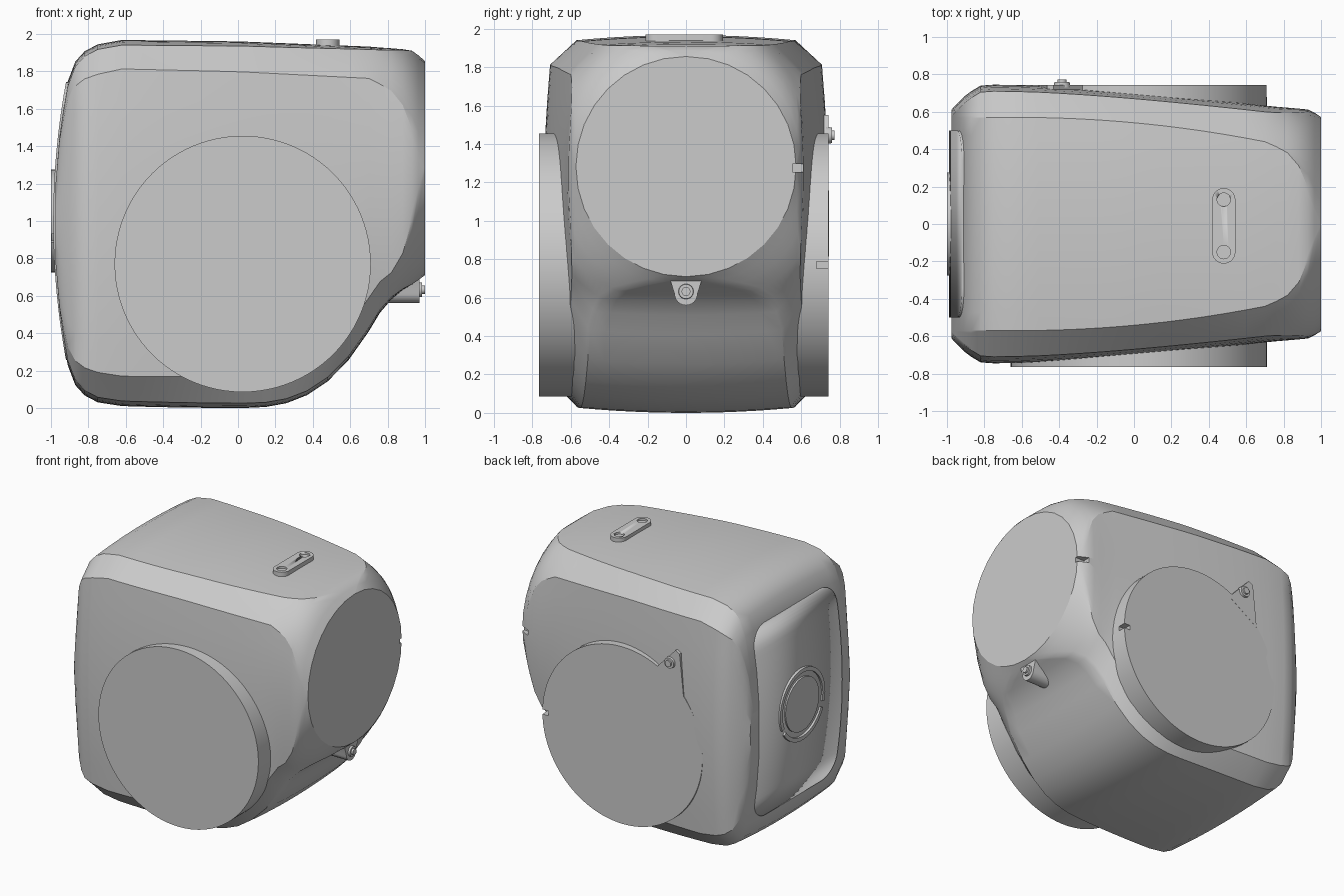
import bpy, bmesh
from math import sin, cos, pi, radians
from mathutils import Vector, Matrix

if "Cube" in bpy.data.objects:
    bpy.data.objects.remove(bpy.data.objects["Cube"])


def finish(name, bm, smooth=True):
    bmesh.ops.recalc_face_normals(bm, faces=bm.faces[:])
    me = bpy.data.meshes.new(name)
    bm.to_mesh(me)
    bm.free()
    ob = bpy.data.objects.new(name, me)
    bpy.context.collection.objects.link(ob)
    if smooth:
        bpy.ops.object.select_all(action='DESELECT')
        bpy.context.view_layer.objects.active = ob
        ob.select_set(True)
        bpy.ops.object.shade_smooth_by_angle(angle=radians(28))
    return ob


def prism(name, pts, vec, smooth=True):
    """Extrude a closed 3D outline along a vector."""
    bm = bmesh.new()
    f = bm.faces.new([bm.verts.new(p) for p in pts])
    r = bmesh.ops.extrude_face_region(bm, geom=[f])
    vs = [g for g in r['geom'] if isinstance(g, bmesh.types.BMVert)]
    bmesh.ops.translate(bm, verts=vs, vec=Vector(vec))
    # the extrude may drop the start face, so close it again
    bmesh.ops.holes_fill(bm, edges=[e for e in bm.edges if e.is_boundary])
    return finish(name, bm, smooth)


def cyl(name, a, b, r1, r2=None, seg=24):
    """Cylinder or cone between two points."""
    a, b = Vector(a), Vector(b)
    bm = bmesh.new()
    m = Matrix.Translation((a + b) / 2) @ (b - a).to_track_quat('Z', 'Y').to_matrix().to_4x4()
    bmesh.ops.create_cone(bm, cap_ends=True, segments=seg, radius1=r1,
                          radius2=r1 if r2 is None else r2, depth=(b - a).length, matrix=m)
    return finish(name, bm)


def box(name, centre, size):
    bm = bmesh.new()
    bmesh.ops.create_cube(bm, size=1, matrix=Matrix.Translation(centre) @ Matrix.Diagonal((*size, 1)))
    return finish(name, bm, False)


def cut(ob, cutter):
    m = ob.modifiers.new('cut', 'BOOLEAN')
    m.operation, m.object, m.solver = 'DIFFERENCE', cutter, 'EXACT'
    cutter.hide_render = True
    cutter.hide_set(True)


# Housing cross-section: crowned rectangle with chamfers that round off into a circle
def ring(x, zb, zt, w, ypt, zqt, ypb, zqb, b):
    zm, hh = (zqt + zqb) / 2, max((zqt - zqb) / 2, .01)
    crown = lambda y: .03 * (1 - b) * (y / .6) ** 2
    side = lambda z: w - .035 * (1 - b) * ((z - zm) / hh) ** 2

    def corner(yp, zp, zq, k):
        t, wq = k / 8, side(zq)
        arc = Vector((yp + (wq - yp) * sin(t * pi / 2), zq + (zp - zq) * cos(t * pi / 2)))
        line = Vector((yp, zp)).lerp(Vector((wq, zq)), t)
        return tuple(line.lerp(arc, b))

    half = [(ypt * i / 6, zt - crown(ypt * i / 6)) for i in range(7)]
    half += [corner(ypt, zt - crown(ypt), zqt, k) for k in range(1, 8)]
    half += [(side(z), z) for z in (zqt + (zqb - zqt) * i / 10 for i in range(11))]
    half += [corner(ypb, zb + crown(ypb), zqb, k) for k in range(7, 0, -1)]
    half += [(ypb * i / 6, zb + crown(ypb * i / 6)) for i in range(6, -1, -1)]
    full = half + [(-y, z) for y, z in half[-2:0:-1]]
    return [(x, y, z) for y, z in full]


def back_ring(x, h, w):
    c = .16 * (h / .957) ** 2
    return ring(x, .987 - h, .987 + h, w, .57, .987 + h - c, .57, .987 - h + c, 0)


def middle_ring(x):
    t = (x + .62) / 1.32
    zb = .41 * (max(x, 0) / .7) ** 2.8 + .01 * (max(-x, 0) / .62) ** 2
    zt = 1.96 - (.04 if x > 0 else .012) * x
    return ring(x, zb, zt, .743 - .11 * t ** 1.4, .57 - .13 * t * t, zt - .155 - .015 * t,
                .57 - .07 * t * t, zb + .16 + .02 * t, .05 * t ** 4)


def neck_ring(x, zb, zt, w, b):
    k = (1 - b) ** .7
    return ring(x, zb, zt, w, .005 + .44 * k, 1.285 + .48 * k, .005 + .5 * k, 1.28 - .65 * k, b)


back = [(-.977, .2, .61), (-.955, .48, .635), (-.935, .62, .655), (-.91, .76, .68),
        (-.87, .865, .71), (-.82, .92, .74), (-.75, .957, .745)]
neck = [(.76, .51, 1.927, .627, .1), (.82, .58, 1.923, .622, .2), (.88, .63, 1.918, .617, .4),
        (.93, .66, 1.91, .612, .7), (.965, .684, 1.885, .595, .9), (1, .71, 1.855, .573, 1)]

# Main housing loft
loops = [back_ring(*s) for s in back]
loops += [middle_ring(-.62 + .11 * i) for i in range(13)]
loops += [neck_ring(*s) for s in neck]
bm = bmesh.new()
rings = [[bm.verts.new(p) for p in loop] for loop in loops]
n = len(rings[0])
for a, b in zip(rings, rings[1:]):
    for i in range(n):
        j = (i + 1) % n
        bm.faces.new((a[i], a[j], b[j], b[i]))
bm.faces.new(rings[0])
bm.faces.new(rings[-1])
housing = finish('housing', bm)
cut(housing, box('end_notch_cutter', (.99, .63, 1.275), (.13, .15, .04)))

# Side flange drum through the housing
drum = cyl('flange_drum', (.025, -.765, .77), (.025, .742, .77), .685, seg=96)
cut(drum, box('drum_notch_cutter', (.73, .74, .77), (.14, .12, .036)))

# Rear cover plate following the curved back face
bm = bmesh.new()
rows, hz, hy, rad, steps = [], .74, .5, .16, 36
for i in range(steps + 1):
    z = -hz * cos(pi * i / steps)
    d = max(0, abs(z) - (hz - rad))
    y = hy - rad + max(0, rad * rad - d * d) ** .5
    x = -.968 + .07 * (z / .75) ** 2
    rows.append([bm.verts.new((x, s * y, 1 + z)) for s in (-1, 1)])
for a, b in zip(rows, rows[1:]):
    bm.faces.new((a[0], a[1], b[1], b[0]))
cover = finish('rear_cover', bm)
m = cover.modifiers.new('thickness', 'SOLIDIFY')
m.thickness, m.offset = .04, 0


# Split ring and cap on the rear cover
def arc_ring(name, a0, a1, ri, ro):
    angs = [radians(a0 + (a1 - a0) * i / 32) for i in range(33)]
    pts = [(-.95, ro * cos(t), 1 + ro * sin(t)) for t in angs]
    pts += [(-.95, ri * cos(t), 1 + ri * sin(t)) for t in reversed(angs)]
    prism(name, pts, (-.05, 0, 0))


arc_ring('cover_ring_upper', -25, 195, .245, .275)
arc_ring('cover_ring_lower', 205, 325, .245, .275)
cyl('cover_cap', (-.95, 0, 1), (-.997, 0, 1), .205, seg=64)

# Top pad with two screw holes
px, r = .48, .062
ends = ((.13, 0), (-.15, pi))
pad = prism('top_pad', [(px + r * cos(a + pi * i / 16), yc + r * sin(a + pi * i / 16), 1.92)
                        for yc, a in ends for i in range(17)], (0, 0, .05))
for yc, a in ends:
    cut(pad, cyl('pad_hole_cutter', (px, yc, 1.955), (px, yc, 2), .036))


# Screw: head with a raised centre
def screw(name, p, d, r):
    p, d = Vector(p), Vector(d)
    cyl(name + '_head', p, p + d * .7, r, r * .9)
    cyl(name + '_tip', p + d * .6, p + d, r * .55)


# Index lug under the end face
lug = [(.74, -.085, .70), (.74, .085, .70)]
lug += [(.74, .06 * cos(t), .62 - .06 * sin(t)) for t in (pi * i / 12 for i in range(13))]
prism('end_lug', lug, (.23, 0, 0))
screw('end_lug_screw', (.95, 0, .632), (.05, 0, 0), .042)

# Index lug beside the drum
prism('drum_lug', [(-.25, .66, 1.36), (-.43, .66, 1.55), (-.465, .66, 1.53), (-.50, .66, 1.20)],
      (0, .083, 0))
screw('drum_lug_screw', (-.385, .73, 1.445), (0, .042, 0), .045)
